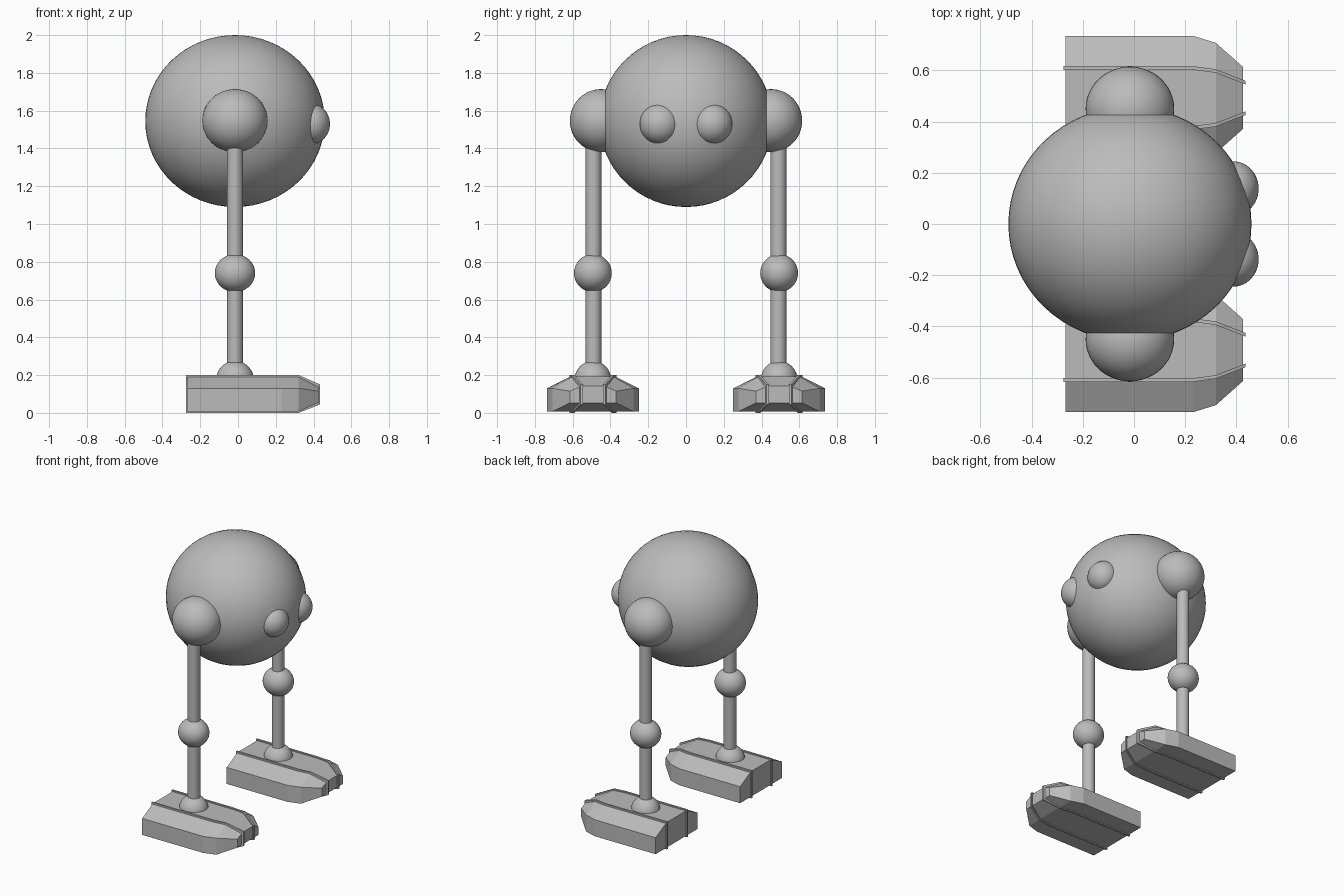
import bpy, bmesh

cube = bpy.data.objects.get("Cube")
if cube:
    bpy.data.objects.remove(cube, do_unlink=True)

grey = bpy.data.materials.new("plain_grey")
grey.use_nodes = True
grey.diffuse_color = (0.5, 0.5, 0.5, 1)
grey.node_tree.nodes["Principled BSDF"].inputs["Base Color"].default_value = (0.5, 0.5, 0.5, 1)

CX = -0.016     # shared axis of body and legs
LEG_Y = 0.49


def ball(name, centre, radii, segments=48):
    bpy.ops.mesh.primitive_uv_sphere_add(segments=segments, ring_count=segments // 2, location=centre)
    ob = bpy.context.object
    ob.name = name
    ob.scale = radii
    bpy.ops.object.transform_apply(location=False, rotation=False, scale=True)
    bpy.ops.object.shade_smooth()
    ob.data.materials.append(grey)


def rod(name, x, y, low, high, radius):
    bpy.ops.mesh.primitive_cylinder_add(vertices=32, radius=radius, depth=high - low,
                                        location=(x, y, (low + high) / 2))
    ob = bpy.context.object
    ob.name = name
    bpy.ops.object.shade_smooth_by_angle()
    ob.data.materials.append(grey)


def loft(name, sections, offset):
    """Join equal-length rings of points and cap both ends."""
    bm = bmesh.new()
    rings = [[bm.verts.new(p) for p in ring] for ring in sections]
    for a, b in zip(rings, rings[1:]):
        for i in range(len(a)):
            j = (i + 1) % len(a)
            bm.faces.new((a[i], a[j], b[j], b[i]))
    bm.faces.new(rings[0])
    bm.faces.new(rings[-1])
    bmesh.ops.recalc_face_normals(bm, faces=bm.faces)
    mesh = bpy.data.meshes.new(name)
    bm.to_mesh(mesh)
    bm.free()
    ob = bpy.data.objects.new(name, mesh)
    ob.location.y = offset
    bpy.context.collection.objects.link(ob)
    mesh.materials.append(grey)


# Foot stations: x, half width, top half width, bottom, shoulder, top
STATIONS = [
    (-0.267, 0.243, 0.117, 0.008, 0.130, 0.193),
    (0.230, 0.243, 0.117, 0.008, 0.130, 0.193),
    (0.320, 0.215, 0.105, 0.008, 0.130, 0.193),
    (0.425, 0.122, 0.060, 0.053, 0.115, 0.142),
]


def foot(name, y):
    loft(name, [[(x, -w, lo), (x, -w, mid), (x, -t, hi), (x, t, hi), (x, w, mid), (x, w, lo)]
                for x, w, t, lo, mid, hi in STATIONS], y)
    # Thin raised bands that wrap round the foot lengthwise
    for label, s in (("inner", -1), ("outer", 1)):
        side = s if y > 0 else -s
        rings = []
        for i, (x, w, t, lo, mid, hi) in enumerate(STATIONS):
            x += -0.008 if i == 0 else 0.01 if i == 3 else 0
            c, h, g = side * t, 0.007, 0.008
            rings.append([(x, c - h, lo - g), (x, c - h, hi + g),
                          (x, c + h, hi + g), (x, c + h, lo - g)])
        loft(name + "_" + label + "_band", rings, y)


# Body
ball("body", (CX, 0, 1.545), (0.475, 0.458, 0.455), 64)

for side, s in (("left", 1), ("right", -1)):
    # Eyes sit on the +x face of the body
    ball("eye_" + side, (0.387, s * 0.138, 1.53), (0.1, 0.107, 0.107))
    # Legs stand along the y axis
    y = s * LEG_Y
    ball("hip_" + side, (CX, s * 0.45, 1.547), (0.173, 0.165, 0.167))
    rod("upper_leg_" + side, CX, y, 0.74, 1.5, 0.042)
    ball("knee_" + side, (CX, s * 0.493, 0.74), (0.107, 0.1, 0.1))
    rod("lower_leg_" + side, CX, y, 0.18, 0.74, 0.042)
    ball("ankle_" + side, (CX, s * 0.493, 0.175), (0.1, 0.097, 0.1))
    foot("foot_" + side, s * 0.4925)
